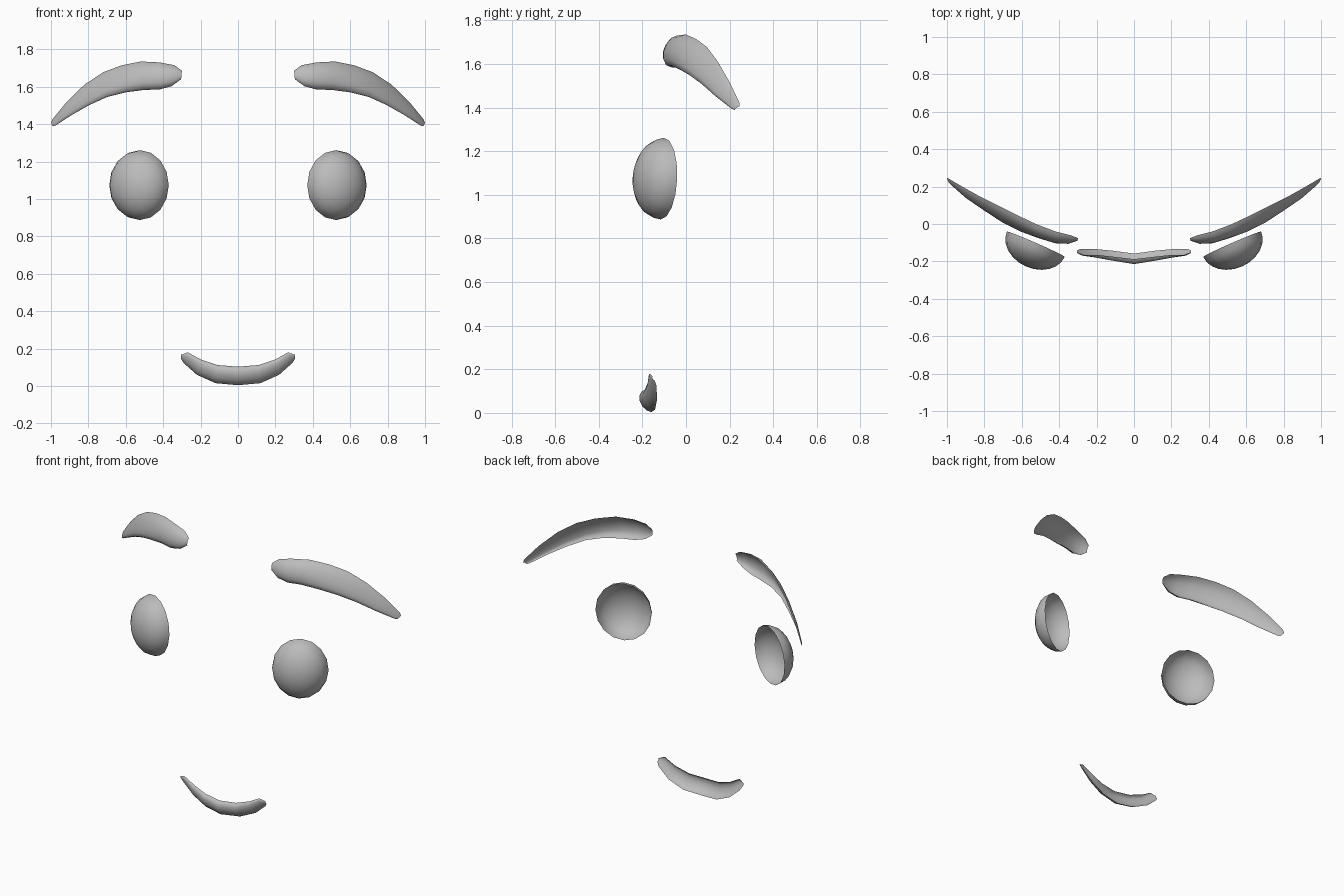
import bpy, bmesh, math
from mathutils import Matrix, Vector

if "Cube" in bpy.data.objects:
    bpy.data.objects.remove(bpy.data.objects["Cube"])

grey = bpy.data.materials.new("plain_grey")
grey.diffuse_color = (0.5, 0.5, 0.5, 1)
grey.use_nodes = True
grey.node_tree.nodes["Principled BSDF"].inputs["Base Color"].default_value = grey.diffuse_color


def finish(name, bm):
    """Turn the right half into a smooth object mirrored across x."""
    mesh = bpy.data.meshes.new(name)
    bm.to_mesh(mesh)
    bm.free()
    mesh.materials.append(grey)
    mesh.shade_smooth()
    ob = bpy.data.objects.new(name, mesh)
    bpy.context.collection.objects.link(ob)
    mod = ob.modifiers.new("mirror", 'MIRROR')
    mod.merge_threshold = 0.0005


def shell(name, stations, steps=6):
    """Loft half-round open sections: (top xyz), (bottom xyz), forward bulge."""
    bm = bmesh.new()
    rows = []
    for top, bottom, bulge in stations:
        t, b = Vector(top), Vector(bottom)
        row = []
        for i in range(steps + 1):
            a = math.pi * i / steps
            p = (t + b) / 2 + (t - b) / 2 * math.cos(a)
            p.y -= bulge * math.sin(a)
            row.append(bm.verts.new(p))
        rows.append(row)
    for r, s in zip(rows, rows[1:]):
        for i in range(steps):
            bm.faces.new((r[i], r[i + 1], s[i + 1], s[i]))
    finish(name, bm)


# Eyebrows: arched shells, open at the back
shell("eyebrows", [
    ((0.300, -0.075, 1.685), (0.304, -0.085, 1.640), 0.008),
    ((0.340, -0.060, 1.715), (0.355, -0.083, 1.603), 0.033),
    ((0.420, -0.040, 1.730), (0.420, -0.070, 1.585), 0.047),
    ((0.520, -0.002, 1.735), (0.500, -0.045, 1.583), 0.050),
    ((0.620, 0.045, 1.715), (0.600, -0.020, 1.570), 0.043),
    ((0.720, 0.095, 1.678), (0.700, 0.022, 1.545), 0.036),
    ((0.820, 0.145, 1.612), (0.795, 0.080, 1.502), 0.028),
    ((0.915, 0.198, 1.520), (0.890, 0.140, 1.448), 0.020),
    ((0.993, 0.244, 1.425), (0.975, 0.212, 1.393), 0.012),
    ((1.000, 0.245, 1.405), (0.990, 0.225, 1.388), 0.005),
])

# Mouth: smiling shell, open at the back
shell("mouth", [
    ((0.000, -0.188, 0.103), (0.000, -0.158, 0.004), 0.039),
    ((0.110, -0.175, 0.112), (0.120, -0.142, 0.015), 0.034),
    ((0.200, -0.165, 0.142), (0.220, -0.133, 0.060), 0.026),
    ((0.268, -0.165, 0.180), (0.292, -0.135, 0.124), 0.014),
    ((0.306, -0.153, 0.166), (0.306, -0.143, 0.148), 0.005),
])

# Eyes: oval half domes turned outward, hollow behind
bm = bmesh.new()
bmesh.ops.create_uvsphere(bm, u_segments=16, v_segments=12, radius=1)
bmesh.ops.delete(bm, geom=[v for v in bm.verts if v.co.z < -0.01], context='VERTS')
side = Vector((0.917, 0.40, 0.0))
up = Vector((0.0, 0.04, 1.0)).normalized()
out = Vector((0.40, -0.917, 0.0))
axes = Matrix((side * 0.169, up * 0.187, out * 0.130)).transposed().to_4x4()
bm.transform(Matrix.Translation((0.525, -0.108, 1.074)) @ axes)
bmesh.ops.reverse_faces(bm, faces=bm.faces) if axes.determinant() < 0 else None
finish("eyes", bm)
